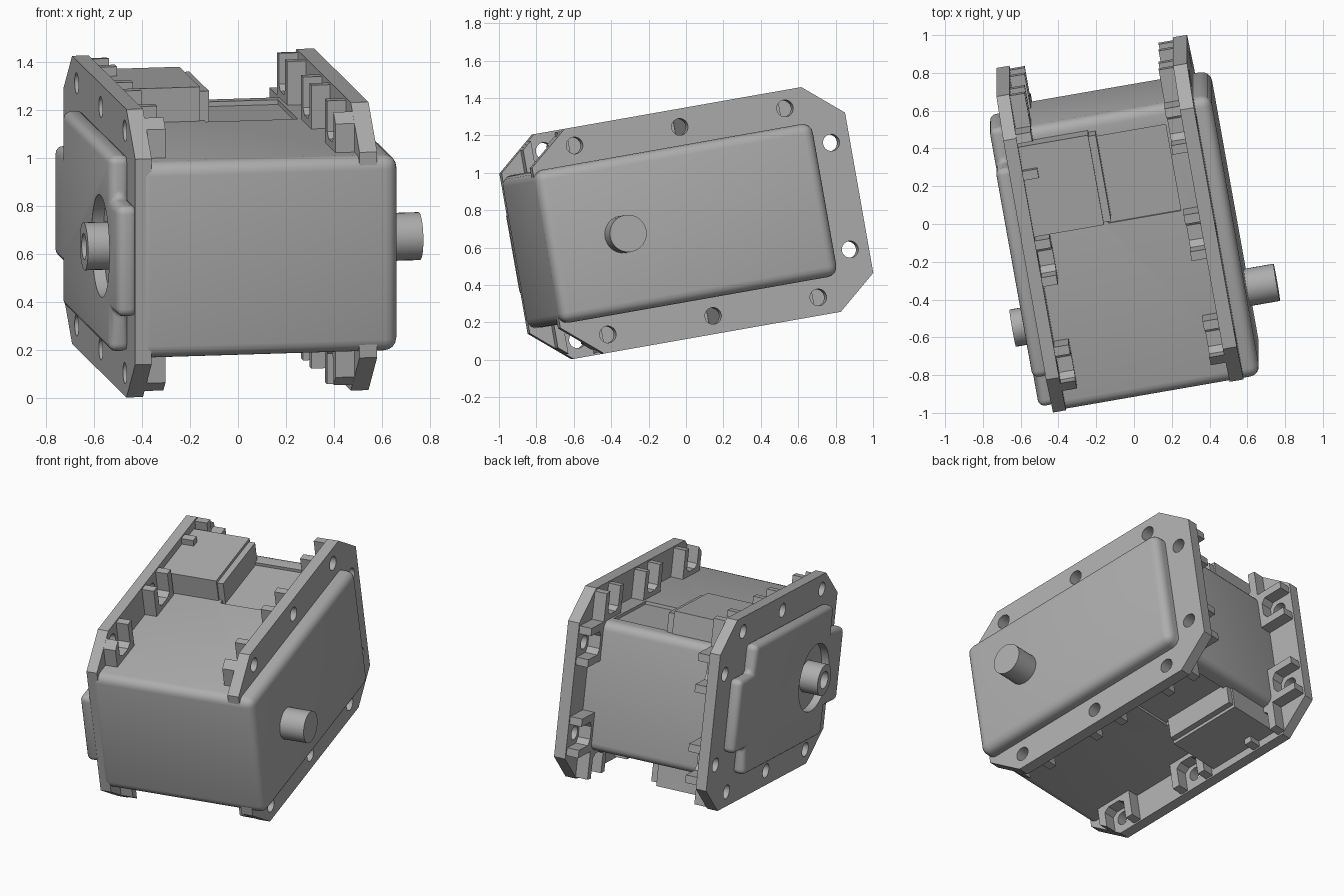
import bpy, bmesh, math
from mathutils import Matrix

cube = bpy.data.objects.get("Cube")
if cube:
    bpy.data.objects.remove(cube, do_unlink=True)

# Tilted frame: local x is the shaft axis, y the long axis, z the height
FRAME = (Matrix.Translation((0, 0, 0.73))
         @ Matrix.Rotation(math.radians(10), 4, 'X')
         @ Matrix.Rotation(math.radians(10), 4, 'Z'))

grey = bpy.data.materials.new("plain grey")
grey.use_nodes = True
COLOUR = (0.42, 0.42, 0.42, 1)
grey.diffuse_color = COLOUR
grey.node_tree.nodes["Principled BSDF"].inputs["Base Color"].default_value = COLOUR
parts = []


def prism(name, outline, x0, x1):
    """Extrude a (y, z) outline along the shaft axis."""
    bm = bmesh.new()
    face = bm.faces.new([bm.verts.new((x0, y, z)) for y, z in outline])
    moved = bmesh.ops.extrude_face_region(bm, geom=[face])["geom"]
    verts = [g for g in moved if isinstance(g, bmesh.types.BMVert)]
    bmesh.ops.translate(bm, verts=verts, vec=(x1 - x0, 0, 0))
    bmesh.ops.recalc_face_normals(bm, faces=bm.faces)
    mesh = bpy.data.meshes.new(name)
    bm.to_mesh(mesh)
    bm.free()
    mesh.materials.append(grey)
    obj = bpy.data.objects.new(name, mesh)
    bpy.context.collection.objects.link(obj)
    obj.matrix_world = FRAME
    parts.append(obj)
    return obj


def rect(y0, y1, z0, z1):
    return [(y0, z0), (y1, z0), (y1, z1), (y0, z1)]


def circle(y, z, r, n=32):
    return [(y + r * math.cos(2 * math.pi * i / n),
             z + r * math.sin(2 * math.pi * i / n)) for i in range(n)]


def bevel(obj, width, segments=4):
    mod = obj.modifiers.new("rounding", 'BEVEL')
    mod.width, mod.segments = width, segments
    mod.limit_method = 'ANGLE'


def bake(obj):
    bpy.context.view_layer.update()
    graph = bpy.context.evaluated_depsgraph_get()
    mesh = bpy.data.meshes.new_from_object(obj.evaluated_get(graph))
    obj.modifiers.clear()
    obj.data = mesh


def cut(obj, cutters):
    for c in cutters:
        mod = obj.modifiers.new("cut", 'BOOLEAN')
        mod.operation, mod.solver, mod.object = 'DIFFERENCE', 'EXACT', c
    bake(obj)
    for c in cutters:
        parts.remove(c)
        bpy.data.objects.remove(c, do_unlink=True)


# Rounded gearbox body with shallow recesses above and below
body = prism("body", rect(-0.852, 0.68, -0.415, 0.415), -0.575, 0.53)
bevel(body, 0.055)
cut(body, [prism("recess_cutter", rect(0.1, 0.57, *zs), -0.12, 0.27)
           for zs in ((0.395, 0.5), (-0.5, -0.395))])

# Connector housings on the top and the underside
for side, s in (("top", 1), ("bottom", -1)):
    prism(side + "_connector", rect(0.12, 0.61, s * 0.38, s * 0.56), -0.53, -0.14)
    prism(side + "_connector_lip", rect(0.13, 0.60, s * 0.38, s * 0.54), -0.14, -0.1)

# Mounting flanges: chamfered plates with screw holes and nut brackets
Y0, Y1, Z = -0.848, 0.877, 0.61
CY, CZ = 0.21, 0.175
PLATE = [(Y0, CZ - Z), (Y0 + CY, -Z), (Y1 - CY, -Z), (Y1, CZ - Z),
         (Y1, Z - CZ), (Y1 - CY, Z), (Y0 + CY, Z), (Y0, Z - CZ)]
EDGE_HOLES = [(y, s) for y in (-0.6, -0.02, 0.56) for s in (1, -1)]
HOLES = [(y, s * 0.513) for y, s in EDGE_HOLES] + [(0.775, 0.29), (0.775, -0.29)]
POCKET = [(0.125, 0.4), (0.125, 0.6), (0.075, 0.6), (0.075, 0.47), (0.04, 0.445)]
POCKET += [(-a, b) for a, b in reversed(POCKET)]


def inside(y, z):
    limit = Z - max(0, abs(y - 0.015) - 0.652) * CZ / CY
    return y, max(-limit, min(limit, z))


for side, outer, inner, deep in (("right", 0.44, 0.365, 0.285),
                                 ("left", -0.585, -0.515, -0.435)):
    plate = prism(side + "_flange", PLATE, outer, inner)
    cut(plate, [prism("hole_cutter", circle(y, z, 0.045, 20), outer * 1.2, inner * 0.8)
                for y, z in HOLES])
    for y, s in EDGE_HOLES:
        prism(side + "_nut_bracket", [inside(y + a, s * b) for a, b in POCKET], inner, deep)
    for z in (0.29, -0.29):
        prism(side + "_rear_bracket", [(b + 0.265, z + a) for a, b in POCKET], inner, deep)

# Cross-shaped cover on the left with a round well
quarter = [(0.76, 0.235), (0.57, 0.235), (0.57, 0.415)]
right_half = [(y, -z) for y, z in quarter[::-1]] + quarter
cross = [(y - 0.085, z) for y, z in right_half]
cross += [(-y - 0.085, -z) for y, z in right_half]
cover = prism("left_cover", cross, -0.57, -0.66)
bevel(cover, 0.035)
SHAFT_Y = -0.44
cut(cover, [prism("well_cutter", circle(SHAFT_Y, 0, 0.215, 48), -0.7, -0.61)])

# Hollow idler boss and solid output shaft
boss = prism("idler_boss", circle(SHAFT_Y, 0, 0.1), -0.58, -0.73)
cut(boss, [prism("bore_cutter", circle(SHAFT_Y, 0, 0.055), -0.65, -0.8)])
prism("output_shaft", circle(SHAFT_Y, 0, 0.1), 0.5, 0.69)

# Smooth rounded faces, keep hard edges
bpy.ops.object.select_all(action='DESELECT')
for obj in parts:
    obj.select_set(True)
bpy.context.view_layer.objects.active = body
bpy.ops.object.shade_smooth_by_angle(angle=math.radians(35))
